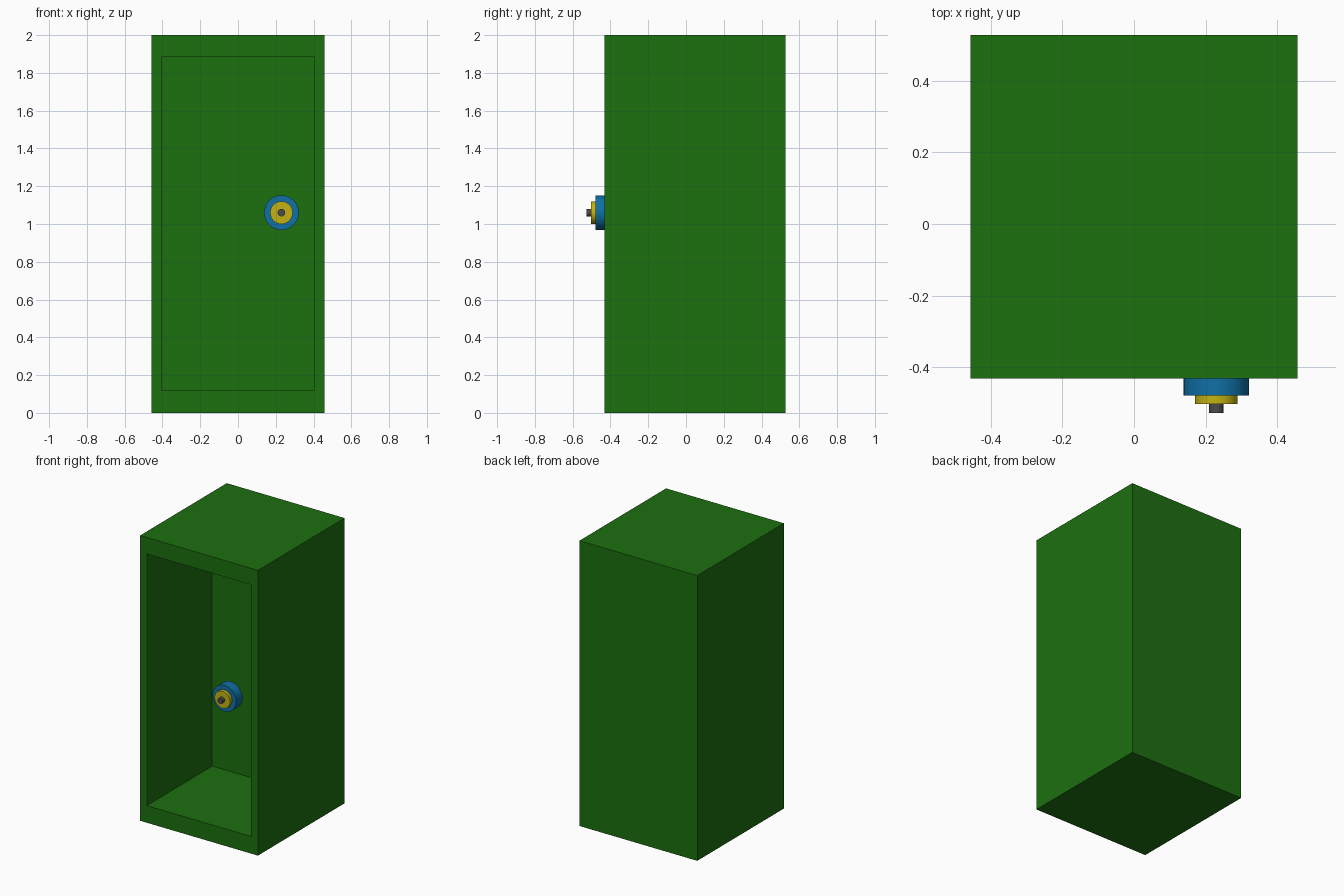
import bpy, bmesh, math

if "Cube" in bpy.data.objects:
    bpy.data.objects.remove(bpy.data.objects["Cube"])


def material(name, rgb):
    m = bpy.data.materials.new(name)
    m.diffuse_color = (*rgb, 1)
    m.use_nodes = True
    m.node_tree.nodes["Principled BSDF"].inputs["Base Color"].default_value = m.diffuse_color
    return m


green = material("green", (0.012, 0.16, 0.005))
blue = material("blue", (0.005, 0.16, 0.38))
yellow = material("yellow", (0.55, 0.45, 0.006))
dark = material("dark_grey", (0.07, 0.07, 0.07))

# Cabinet body with an open recess in the front
X, Y0, Y1, Z = 0.457, -0.432, 0.528, 2.0
OX, OZ0, OZ1, DEPTH = 0.405, 0.12, 1.885, 0.725
bm = bmesh.new()


def ring(x, y, z0, z1):
    return [bm.verts.new(c) for c in ((-x, y, z0), (x, y, z0), (x, y, z1), (-x, y, z1))]


rings = [ring(X, Y1, 0, Z), ring(X, Y0, 0, Z),
         ring(OX, Y0, OZ0, OZ1), ring(OX, Y0 + DEPTH, OZ0, OZ1)]
for a, b in zip(rings, rings[1:]):
    for i in range(4):
        j = (i + 1) % 4
        bm.faces.new((a[i], a[j], b[j], b[i]))
bm.faces.new(rings[0])
bm.faces.new(rings[-1])
bmesh.ops.recalc_face_normals(bm, faces=bm.faces)
mesh = bpy.data.meshes.new("cabinet_body")
bm.to_mesh(mesh)
bm.free()
body = bpy.data.objects.new("cabinet_body", mesh)
bpy.context.collection.objects.link(body)
mesh.materials.append(green)


# Stepped dial: three stacked discs facing the front
def disc(name, radius, y_front, y_back, mat):
    bpy.ops.mesh.primitive_cylinder_add(
        vertices=32, radius=radius, depth=y_back - y_front,
        location=(0.23, (y_front + y_back) / 2, 1.06), rotation=(math.pi / 2, 0, 0))
    o = bpy.context.object
    o.name = name
    o.data.materials.append(mat)
    bpy.ops.object.shade_smooth_by_angle()


disc("dial_base", 0.092, -0.48, -0.41, blue)
disc("dial_ring", 0.06, -0.503, -0.48, yellow)
disc("dial_knob", 0.02, -0.528, -0.503, dark)
